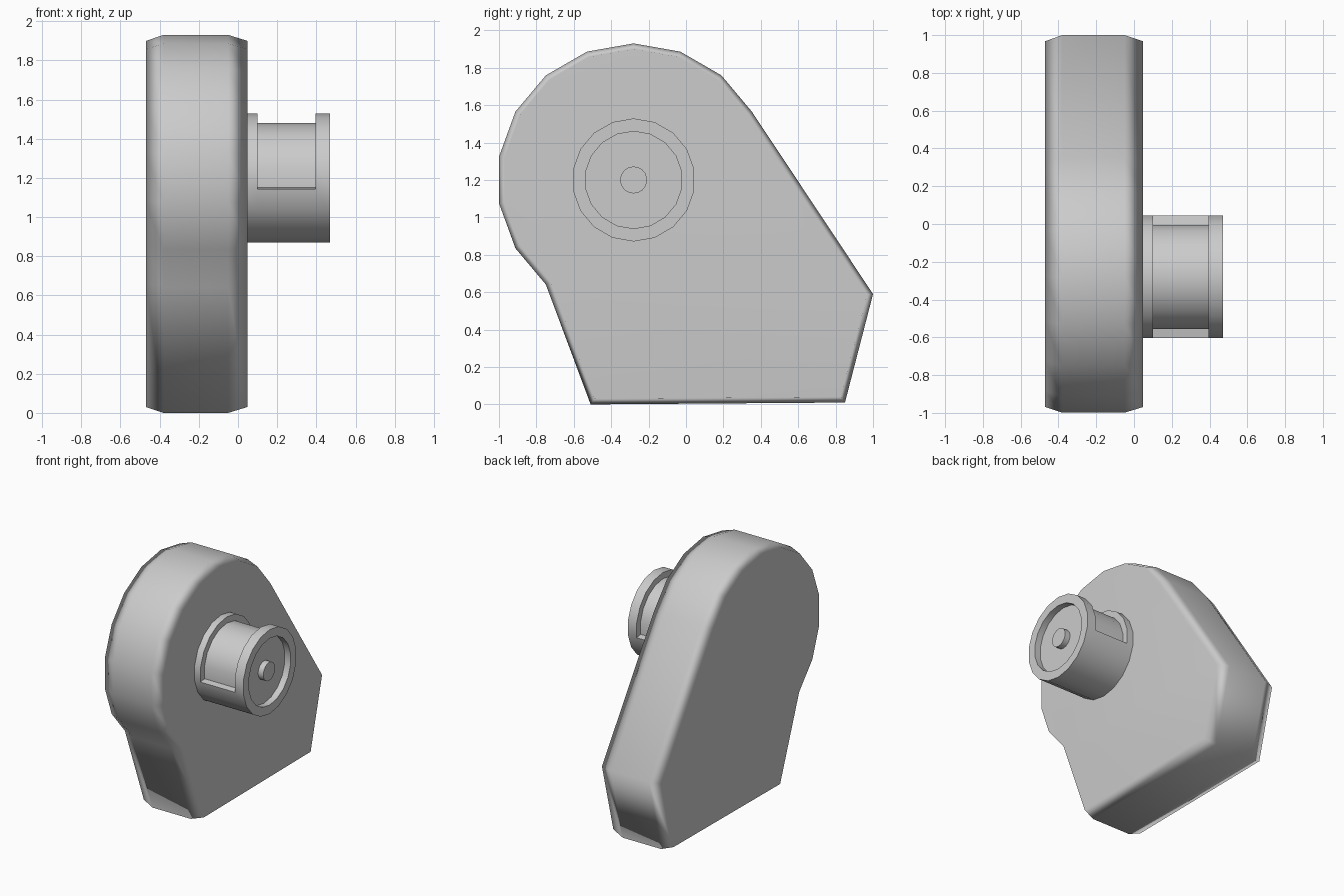
import bpy, bmesh, math
from mathutils import Vector

if "Cube" in bpy.data.objects:
    bpy.data.objects.remove(bpy.data.objects["Cube"])

CY, CZ = -0.28, 1.2          # shared axis of the rounded housing and the pulley


def polar(x, r, deg):
    a = math.radians(deg)
    return Vector((x, CY + r * math.cos(a), CZ + r * math.sin(a)))


def skin(name, rings, smooth_deg):
    """Join equal-length closed rings with quads and cap both ends."""
    bm = bmesh.new()
    vs = [[bm.verts.new(p) for p in ring] for ring in rings]
    n = len(rings[0])
    for a, b in zip(vs, vs[1:]):
        for i in range(n):
            j = (i + 1) % n
            bm.faces.new((a[i], a[j], b[j], b[i]))
    bm.faces.new(vs[0])
    bm.faces.new(vs[-1])
    bmesh.ops.remove_doubles(bm, verts=bm.verts[:], dist=1e-4)
    bmesh.ops.recalc_face_normals(bm, faces=bm.faces[:])
    mesh = bpy.data.meshes.new(name)
    bm.to_mesh(mesh)
    bm.free()
    ob = bpy.data.objects.new(name, mesh)
    bpy.context.collection.objects.link(ob)
    bpy.ops.object.select_all(action='DESELECT')
    ob.select_set(True)
    bpy.context.view_layer.objects.active = ob
    bpy.ops.object.shade_smooth_by_angle(angle=math.radians(smooth_deg))
    return ob


def inset(points, d):
    """Offset a counter-clockwise y-z outline inwards."""
    out = []
    for i, p in enumerate(points):
        e1 = (p - points[i - 1]).normalized()
        e2 = (points[(i + 1) % len(points)] - p).normalized()
        n1, n2 = Vector((-e1.y, e1.x)), Vector((-e2.y, e2.x))
        out.append(p + (n1 + n2) * (d / (1 + n1.dot(n2))))
    return out


# Housing: round top running into a tapered foot, chamfered on both sides
outline = [polar(0, 0.73, d).yz for d in range(30, 231, 20)]
outline += [Vector(p) for p in ((-0.51, 0.0), (0.85, 0.01), (1.0, 0.59))]
rings = [[Vector((x, p.x, p.y)) for p in inset(outline, d)]
         for x, d in ((-0.47, 0.03), (-0.38, 0), (-0.05, 0), (0.048, 0.03))]
housing = skin("housing", rings, 80)
wn = housing.modifiers.new("soft_edges", 'WEIGHTED_NORMAL')
wn.keep_sharp = True

# Pulley: the belt groove only goes round the upper part
R, GROOVE = 0.329, 0.28
columns = [(d, GROOVE) for d in range(-10, 191, 20)]
columns += [(d, R) for d in range(190, 351, 20)]
stations = [(0.03, R), (0.10, R), (0.10, None), (0.395, None),
            (0.395, R), (0.47, R), (0.47, 0.26), (0.42, 0.26)]
bm_rings = [[polar(x, r or g, d) for d, g in columns] for x, r in stations]
# End caps need each corner only once, so close the ends with tiny centre rings
bm_rings.insert(0, [polar(0.03, 0.001, d) for d, g in columns])
bm_rings.append([polar(0.42, 0.001, d) for d, g in columns])


def lathe(name, rings, smooth_deg):
    """Like skin, but merges repeated corners safely and has no end caps."""
    bm = bmesh.new()
    cache = {}

    def vert(p):
        key = tuple(round(c, 5) for c in p)
        if key not in cache:
            cache[key] = bm.verts.new(p)
        return cache[key]

    n = len(rings[0])
    for a, b in zip(rings, rings[1:]):
        for i in range(n):
            j = (i + 1) % n
            quad = list(dict.fromkeys(vert(p) for p in (a[i], a[j], b[j], b[i])))
            if len(quad) > 2 and not bm.faces.get(quad):
                bm.faces.new(quad)
    bmesh.ops.recalc_face_normals(bm, faces=bm.faces[:])
    mesh = bpy.data.meshes.new(name)
    bm.to_mesh(mesh)
    bm.free()
    ob = bpy.data.objects.new(name, mesh)
    bpy.context.collection.objects.link(ob)
    bpy.ops.object.select_all(action='DESELECT')
    ob.select_set(True)
    bpy.context.view_layer.objects.active = ob
    bpy.ops.object.shade_smooth_by_angle(angle=math.radians(smooth_deg))
    return ob


lathe("pulley", bm_rings, 30)

# Axle stub in the pulley's recess
skin("axle_stub", [[polar(x, 0.072, d) for d in range(10, 370, 20)]
                   for x in (0.41, 0.465)], 30)
